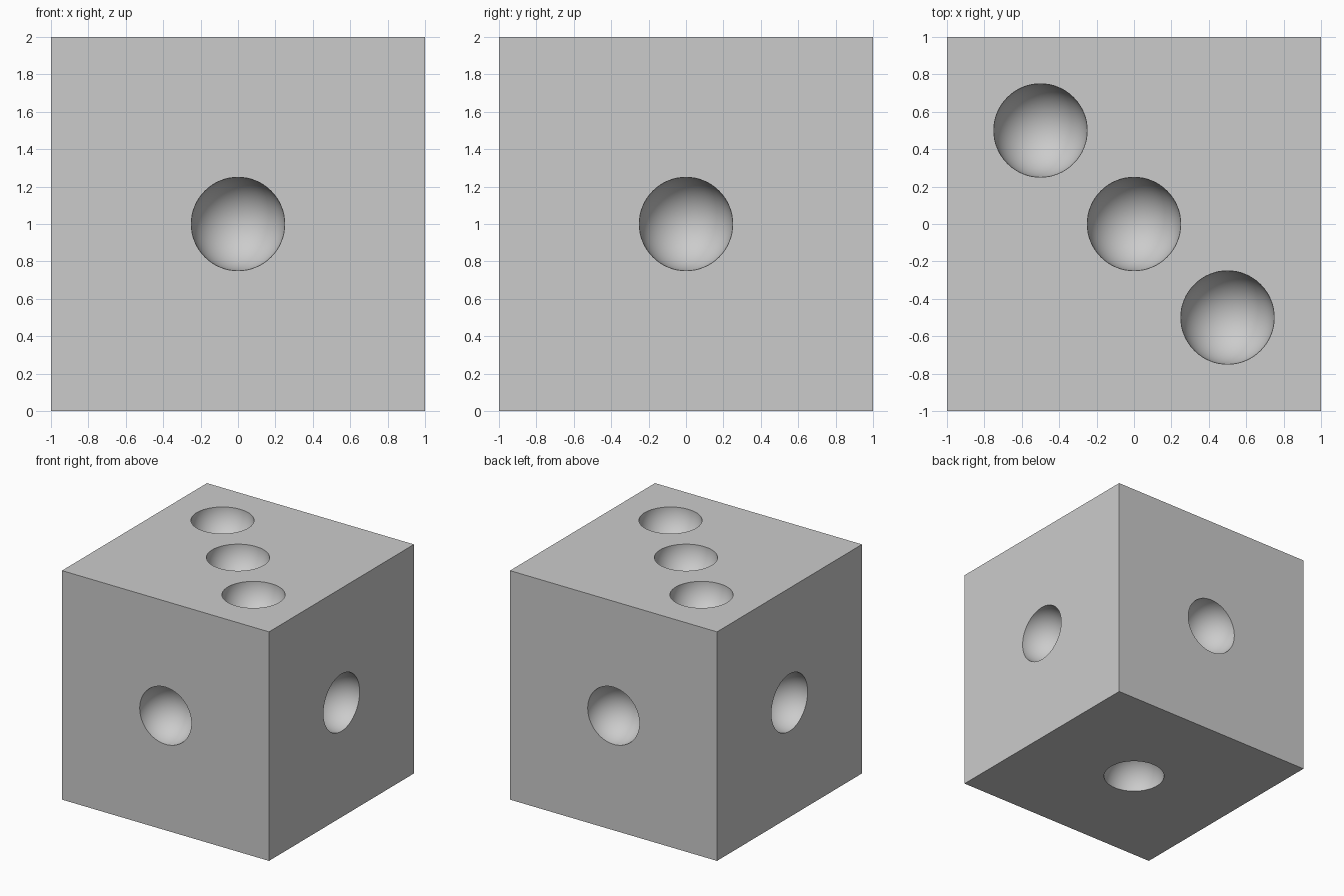
import bpy
import bmesh
import math
from mathutils import Matrix, Vector

default = bpy.data.objects.get("Cube")
if default:
    bpy.data.objects.remove(default, do_unlink=True)

HALF = 1.0
DENT_RADIUS = 0.25
CENTRE = Vector((0, 0, HALF))


def make_object(name, bm):
    mesh = bpy.data.meshes.new(name)
    bm.to_mesh(mesh)
    bm.free()
    obj = bpy.data.objects.new(name, mesh)
    bpy.context.collection.objects.link(obj)
    return obj


# Plain grey material
grey = bpy.data.materials.new("plain_grey")
grey.use_nodes = True
colour = (0.6, 0.6, 0.6, 1)
grey.diffuse_color = colour
grey.node_tree.nodes["Principled BSDF"].inputs["Base Color"].default_value = colour

# Sharp-edged cube body
bm = bmesh.new()
bmesh.ops.create_cube(bm, size=2 * HALF, matrix=Matrix.Translation(CENTRE))
body = make_object("dice_body", bm)
body.data.materials.append(grey)

# Spheres centred on the faces: one per face, plus two on the top diagonal
dents = []
for axis in range(3):
    for side in (-1, 1):
        normal = Vector((0, 0, 0))
        normal[axis] = side
        dents.append((CENTRE + normal * HALF, normal))
for side in (-1, 1):
    dents.append((Vector((side * 0.5, -side * 0.5, 2 * HALF)), Vector((0, 0, 1))))

bm = bmesh.new()
for position, normal in dents:
    turn = normal.to_track_quat("Z", "Y").to_matrix().to_4x4()
    bmesh.ops.create_uvsphere(bm, u_segments=64, v_segments=33, radius=DENT_RADIUS,
                              matrix=Matrix.Translation(position) @ turn)
cutter = make_object("dent_cutter", bm)
cutter.data.materials.append(grey)
cutter.hide_render = True

# Carve the hemispherical dents
carve = body.modifiers.new("carve_dents", "BOOLEAN")
carve.operation = "DIFFERENCE"
carve.solver = "EXACT"
carve.object = cutter
bpy.ops.object.select_all(action="DESELECT")
body.select_set(True)
bpy.context.view_layer.objects.active = body
bpy.ops.object.modifier_apply(modifier=carve.name)
bpy.data.objects.remove(cutter, do_unlink=True)

# Smooth dents with crisp rims and cube edges
bpy.ops.object.shade_smooth_by_angle(angle=math.radians(30))
